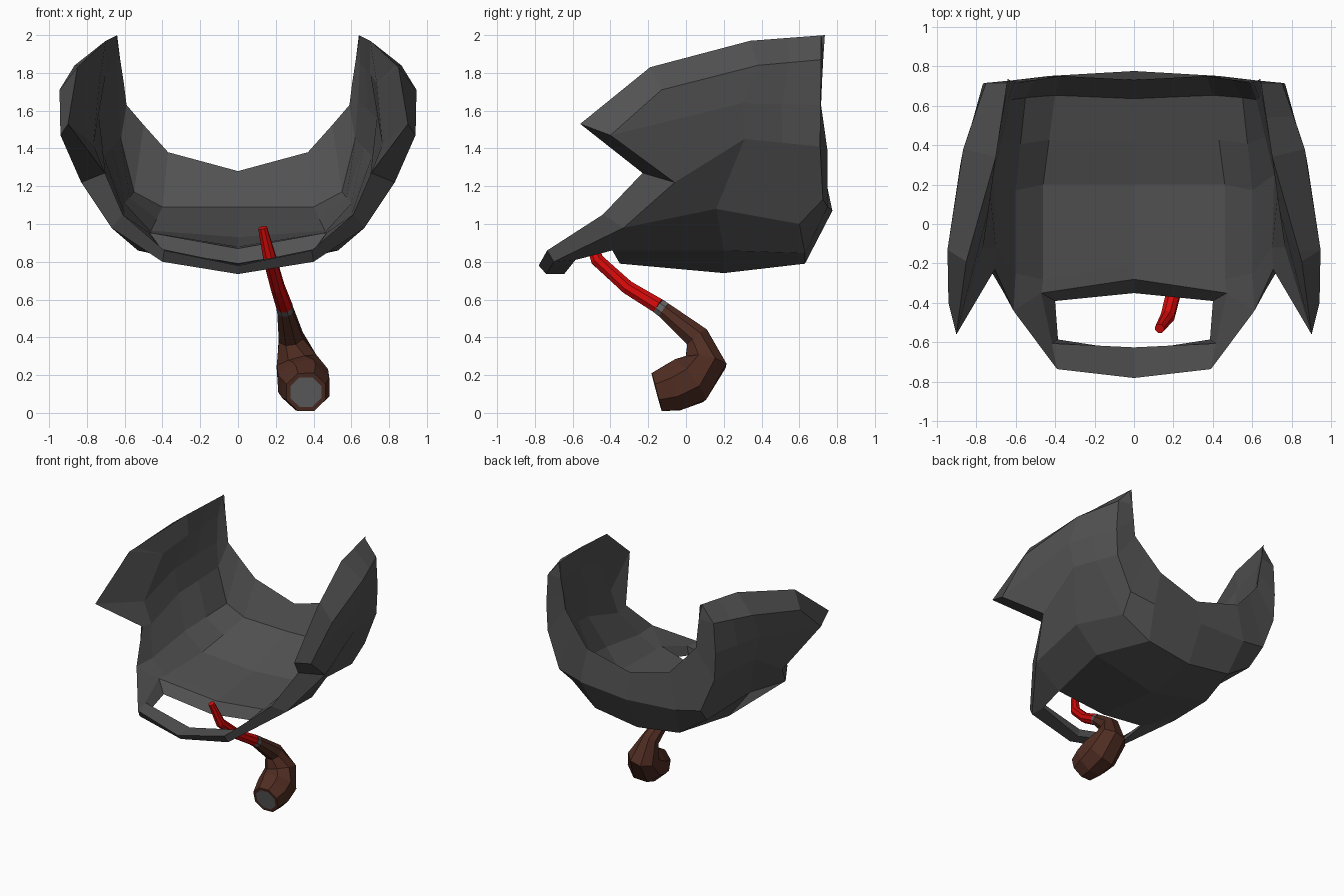
import bpy, bmesh, math
from mathutils import Vector as V

if "Cube" in bpy.data.objects:
    bpy.data.objects.remove(bpy.data.objects["Cube"])


def mat(name, col):
    m = bpy.data.materials.new(name)
    m.diffuse_color = (*col, 1)
    m.use_nodes = True
    m.node_tree.nodes["Principled BSDF"].inputs["Base Color"].default_value = m.diffuse_color
    return m


GREY = mat("dark grey hair", (0.085, 0.085, 0.085))
BROWN = mat("brown wood", (0.08, 0.026, 0.016))
RED = mat("red stem", (0.68, 0.003, 0.003))
ASH = mat("ash grey", (0.13, 0.13, 0.13))


def finish(bm, name, mats, mirror=False):
    bmesh.ops.remove_doubles(bm, verts=bm.verts, dist=0.0005)
    bmesh.ops.recalc_face_normals(bm, faces=bm.faces)
    me = bpy.data.meshes.new(name)
    bm.to_mesh(me)
    bm.free()
    for m in mats:
        me.materials.append(m)
    ob = bpy.data.objects.new(name, me)
    bpy.context.collection.objects.link(ob)
    if mirror:
        mod = ob.modifiers.new("Mirror", 'MIRROR')
        mod.use_clip = True
    return ob


def loft(bm, loops):
    """Bridge closed loops of equal length; returns the vertex rows."""
    rows = [[bm.verts.new(p) for p in lp] for lp in loops]
    n = len(rows[0])
    for a, b in zip(rows, rows[1:]):
        for i in range(n):
            j = (i + 1) % n
            bm.faces.new((a[i], a[j], b[j], b[i]))
    return rows


# Beard shell, outside: back rim, back, lower back, middle, front, front rim
low_rows = [
    [(0, .73, 1.28), (0, .775, 1.07), (0, .63, .79), (0, .2, .74), (0, -.35, .79), (0, -.28, .87)],
    [(.37, .75, 1.38), (.43, .75, 1.09), (.38, .63, .845), (.53, .2, .86), (.40, -.39, .86), (.47, -.35, .955)],
    [(.5, .73, 1.525), (.64, .725, 1.13), (.61, .6, 1.0), (.69, .16, 1.08), (.67, -.33, .98), (.61, -.44, 1.05)],
]
# cheek rows without the lower back point, which is interpolated
cheek_rows = [
    [(.59, .715, 1.63), (.755, .71, 1.41), (.84, .31, 1.45), (.83, -.06, 1.22), (.705, -.23, 1.27)],
    [(.605, .72, 1.75), (.765, .712, 1.63), (.88, .3, 1.64), (.94, -.40, 1.47), (.9, -.56, 1.53)],
    [(.625, .727, 1.88), (.75, .715, 1.87), (.865, .38, 1.84), (.945, -.13, 1.71), (.85, -.19, 1.83)],
]
# inside: back, middle, front
inner_rows = [
    [(0, .635, 1.09), (0, .2, .93), (0, -.2, .88)],
    [(.4, .652, 1.09), (.46, .2, .965), (.46, -.28, .955)],
    [(.55, .64, 1.17), (.60, .17, 1.11), (.60, -.25, 1.05)],
    [(.62, .63, 1.45), (.71, .25, 1.36), (.70, -.12, 1.25)],
    [(.635, .635, 1.65), (.735, .22, 1.56), (.765, -.12, 1.42)],
    [(.645, .66, 1.85), (.70, .36, 1.80), (.735, .08, 1.74)],
]
loops = []
for k, r in enumerate(low_rows + cheek_rows):
    r = [V(p) for p in r]
    if k > 2:
        r.insert(2, r[1].lerp(r[2], 0.5))
    b, m, f = [V(p) for p in inner_rows[k]]
    loops.append(r + [f, m, b.lerp(m, .5), b])
# top ridge, where outside and inside meet
tip, ridge, brow = V((.64, .735, 2.0)), V((.7, .34, 1.97)), loops[5][5]
half = [tip, tip.lerp(ridge, .05), tip.lerp(ridge, .5), ridge, ridge.lerp(brow, .9), brow]
loops.append(half + half[4:0:-1])
bm = bmesh.new()
loft(bm, loops)
finish(bm, "beard", [GREY], True)

# Chin strap: loop in front that frames the opening
bm = bmesh.new()
vr = loft(bm, [
    [(0, -.78, .78), (0, -.74, .735), (0, -.645, .735), (0, -.625, .785)],
    [(.39, -.735, .86), (.40, -.70, .80), (.385, -.585, .81), (.415, -.605, .87)],
    [(.61, -.44, 1.05), (.67, -.33, .98), (.40, -.39, .86), (.47, -.35, .955)],
])
bm.faces.new(vr[-1])
finish(bm, "chin_strap", [GREY], True)


# Pipe: rings of eight swept along a path
def tube(bm, path, radii, sides=8):
    pts = [V(p) for p in path]
    loops = []
    for i, p in enumerate(pts):
        t = (pts[min(i + 1, len(pts) - 1)] - pts[max(i - 1, 0)]).normalized()
        u = (V((1, 0, 0)) - t * t.x).normalized()
        w = t.cross(u)
        loops.append([p + radii[i] * (u * math.cos(a) + w * math.sin(a))
                      for a in [(k + .5) * 2 * math.pi / sides for k in range(sides)]])
    return loft(bm, loops)


bm = bmesh.new()
vr = tube(bm, [(.13, -.53, .98), (.17, -.47, .81), (.21, -.31, .665), (.245, -.145, .565)],
          [.025, .037, .039, .044])
bm.faces.new(vr[0])
bm.faces.new(vr[-1])
finish(bm, "pipe_stem", [RED])

bm = bmesh.new()
tube(bm, [(.245, -.145, .565), (.25, -.115, .543)], [.045, .046])
finish(bm, "pipe_ring", [ASH])

bm = bmesh.new()
vr = tube(bm, [(.25, -.115, .543), (.28, .06, .40), (.31, .105, .27), (.345, .015, .17), (.358, -.07, .133),
               (.36, -.155, .11)],
          [.046, .07, .118, .146, .136, .112])
bm.faces.new(vr[0])
mouth = bm.faces.new(vr[-1])
bm.normal_update()
bmesh.ops.inset_individual(bm, faces=[mouth], thickness=0.024)
mouth.material_index = 1
finish(bm, "pipe_bowl", [BROWN, ASH])
